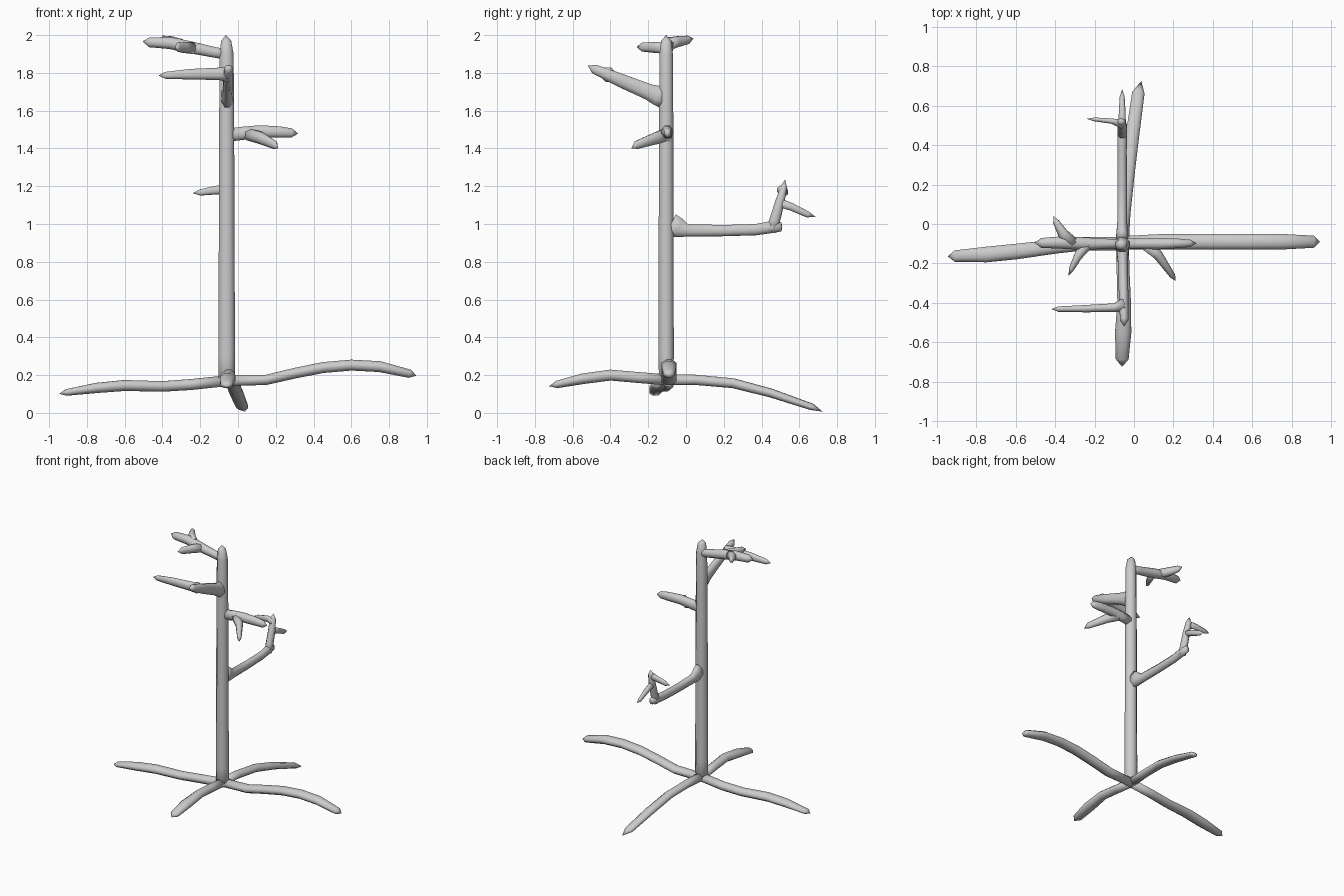
import bpy, bmesh, math
from mathutils import Vector

SIDES = 8


def limb(name, pts, up=(0, 0, 1)):
    """Tapered tube through (x, y, z, half_width, half_height); zero radius = pointed end."""
    bm = bmesh.new()
    up = Vector(up)
    pos = [Vector(p[:3]) for p in pts]
    rings = []
    for i, p in enumerate(pts):
        if p[3] == 0:
            rings.append([bm.verts.new(pos[i])])
            continue
        t = (pos[min(i + 1, len(pos) - 1)] - pos[max(i - 1, 0)]).normalized()
        side = t.cross(up).normalized()
        top = side.cross(t).normalized()
        ring = []
        for k in range(SIDES):
            a = math.tau * (k + 0.5) / SIDES
            ring.append(bm.verts.new(pos[i] + 1.04 * (side * math.cos(a) * p[3]
                                                      + top * math.sin(a) * p[4])))
        rings.append(ring)
    for a, b in zip(rings, rings[1:]):
        for k in range(SIDES):
            n = (k + 1) % SIDES
            if len(a) == 1:
                bm.faces.new((a[0], b[n], b[k]))
            elif len(b) == 1:
                bm.faces.new((a[k], a[n], b[0]))
            else:
                bm.faces.new((a[k], a[n], b[n], b[k]))
    for r in (rings[0], rings[-1]):
        if len(r) > 1:
            bm.faces.new(r)
    bmesh.ops.recalc_face_normals(bm, faces=bm.faces)
    mesh = bpy.data.meshes.new(name)
    bm.to_mesh(mesh)
    bm.free()
    for f in mesh.polygons:
        f.use_smooth = True
    ob = bpy.data.objects.new(name, mesh)
    bpy.context.collection.objects.link(ob)
    return ob


# Trunk
limb("trunk", [(-.06, -.105, .13, 0, 0), (-.06, -.105, .17, .045, .04),
               (-.06, -.105, .3, .046, .042), (-.06, -.105, 1.0, .043, .041),
               (-.06, -.105, 1.6, .041, .039), (-.06, -.105, 1.9, .038, .037),
               (-.063, -.105, 1.97, .028, .028), (-.065, -.105, 2.0, 0, 0)], up=(0, 1, 0))

# Roots
limb("root_right", [(-.06, -.095, .17, .035, .03), (.15, -.09, .175, .041, .028),
                    (.3, -.09, .21, .041, .029), (.45, -.09, .24, .041, .03),
                    (.6, -.09, .253, .041, .03), (.75, -.09, .245, .041, .03),
                    (.91, -.09, .207, .032, .023), (.945, -.09, .197, 0, 0)])
limb("root_left", [(-.06, -.1, .17, .035, .03), (-.25, -.1, .15, .035, .03),
                   (-.4, -.115, .14, .037, .029), (-.6, -.14, .145, .041, .03),
                   (-.75, -.155, .132, .041, .028), (-.91, -.163, .108, .03, .018),
                   (-.945, -.165, .101, 0, 0)])
limb("root_back", [(-.06, -.1, .175, .035, .03), (-.05, .05, .175, .033, .028),
                   (-.03, .25, .157, .034, .027), (-.008, .45, .105, .036, .024),
                   (.022, .665, .032, .033, .018), (.037, .725, .006, 0, 0)])
limb("root_front", [(-.06, -.1, .175, .035, .03), (-.055, -.25, .187, .034, .03),
                    (-.05, -.4, .2, .036, .03), (-.055, -.55, .18, .043, .029),
                    (-.06, -.685, .15, .034, .02), (-.06, -.725, .141, 0, 0)])

# Back branch with its upturned end and twigs
limb("back_branch", [(-.06, -.08, 1.0, .032, .06), (-.06, -.04, .98, .029, .055),
                     (-.06, .01, .966, .026, .034), (-.06, .2, .965, .025, .031),
                     (-.06, .37, .97, .024, .031), (-.06, .46, .985, .025, .033),
                     (-.06, .505, .985, .02, .025), (-.06, .51, .985, 0, 0)])
limb("back_branch_upright", [(-.06, .45, .96, .024, .03), (-.06, .47, 1.02, .026, .03),
                             (-.06, .495, 1.11, .025, .026), (-.065, .518, 1.195, .022, .018),
                             (-.065, .525, 1.235, 0, 0)], up=(0, 1, 0))
limb("back_twig_out", [(-.06, .49, 1.115, .02, .025), (-.06, .56, 1.09, .018, .021),
                       (-.06, .645, 1.05, .013, .017), (-.06, .685, 1.038, 0, 0)])
limb("back_twig_left", [(-.055, .505, 1.18, .024, .024), (-.11, .522, 1.18, .014, .024),
                        (-.2, .531, 1.167, .01, .017), (-.24, .534, 1.163, 0, 0)])

# Front branch
limb("front_branch", [(-.058, -.11, 1.665, .032, .06), (-.058, -.15, 1.68, .03, .055),
                      (-.056, -.2, 1.7, .026, .044), (-.053, -.35, 1.762, .025, .037),
                      (-.05, -.485, 1.82, .022, .026), (-.05, -.52, 1.838, 0, 0)])
limb("front_twig", [(-.05, -.41, 1.79, .035, .04), (-.1, -.425, 1.795, .023, .034),
                    (-.25, -.43, 1.793, .019, .029), (-.385, -.432, 1.787, .014, .019),
                    (-.42, -.432, 1.786, 0, 0)])

# Right branch
limb("right_branch", [(-.04, -.1, 1.472, .028, .036), (.04, -.1, 1.482, .028, .036),
                      (.12, -.1, 1.49, .03, .034), (.22, -.098, 1.487, .025, .031),
                      (.285, -.098, 1.482, .019, .025), (.318, -.098, 1.478, 0, 0)])
limb("right_twig", [(.06, -.1, 1.475, .035, .034), (.12, -.155, 1.455, .026, .032),
                    (.195, -.262, 1.418, .015, .022), (.212, -.29, 1.4, 0, 0)])

# Left top branch
limb("left_branch", [(-.04, -.1, 1.895, .026, .03), (-.12, -.1, 1.908, .025, .029),
                     (-.25, -.1, 1.935, .033, .033), (-.36, -.094, 1.958, .033, .033),
                     (-.47, -.096, 1.962, .026, .027), (-.505, -.096, 1.967, 0, 0)])
limb("left_twig_back", [(-.31, -.1, 1.95, .034, .032), (-.36, -.05, 1.965, .028, .03),
                        (-.395, .01, 1.975, .017, .023), (-.408, .04, 1.982, 0, 0)])
limb("left_twig_front", [(-.24, -.1, 1.932, .034, .032), (-.285, -.165, 1.935, .022, .03),
                         (-.318, -.23, 1.937, .014, .025), (-.332, -.262, 1.937, 0, 0)])
